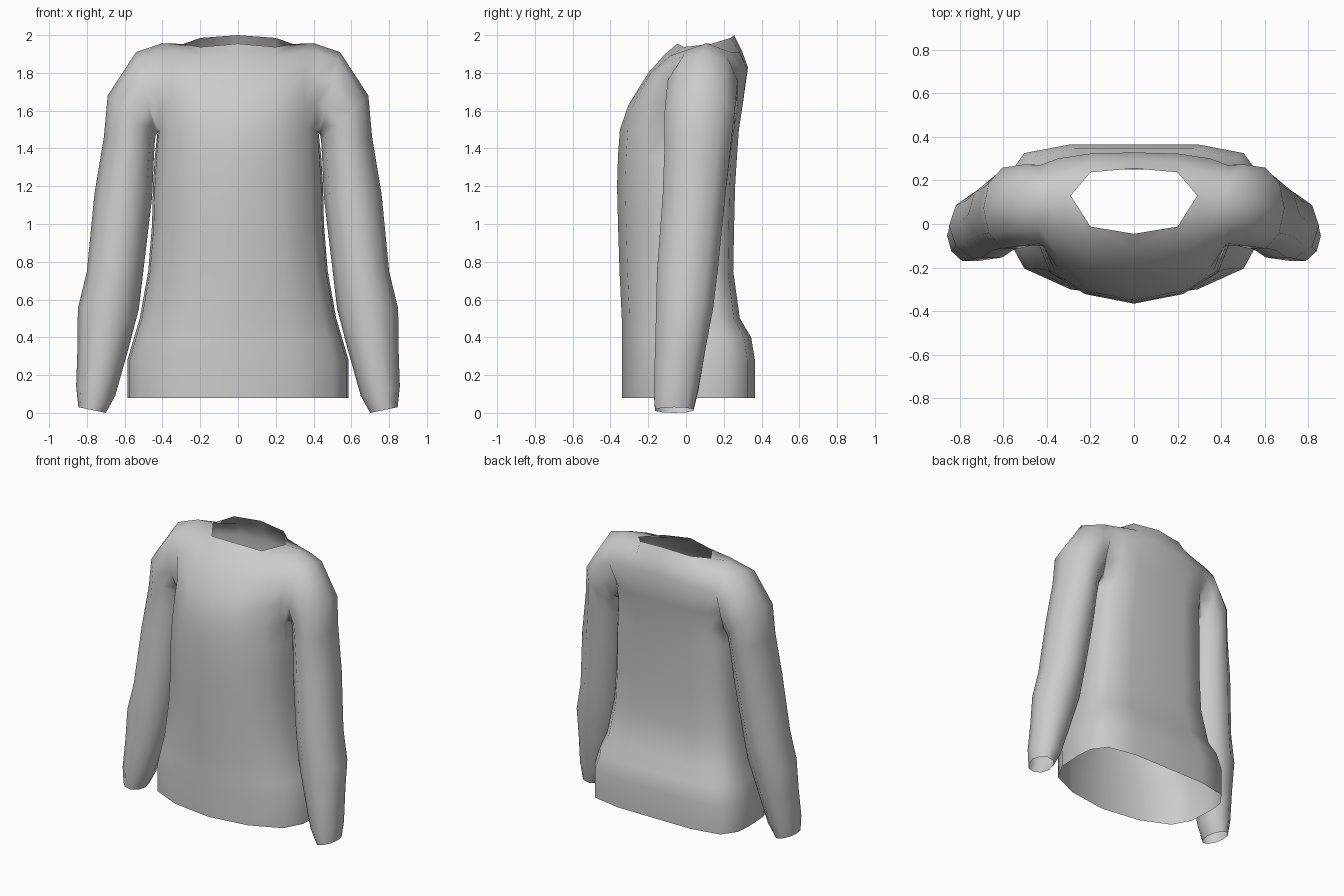
import bpy, bmesh
from math import sin, cos, pi

cube = bpy.data.objects.get("Cube")
if cube:
    bpy.data.objects.remove(cube)

# cloth colour
cloth = bpy.data.materials.new("light grey cloth")
cloth.use_nodes = True
colour = (0.6, 0.6, 0.6, 1)
cloth.diffuse_color = colour
cloth.node_tree.nodes["Principled BSDF"].inputs["Base Color"].default_value = colour

bm = bmesh.new()


def strip(a, b, closed=False):
    """Bridge two rows of vertices with quads."""
    n = len(a)
    for i in range(n if closed else n - 1):
        j = (i + 1) % n
        bm.faces.new((a[i], a[j], b[j], b[i]))


def row(points):
    return [bm.verts.new(p) for p in points]


# body: half rings from the hem to the armpit (z, half width, front y, back y)
section = [(0, 1, 0), (.5, .88, 0), (.86, .6, 0), (.98, .22, 0), (1, 0, .3),
           (.98, 0, .62), (.86, 0, .89), (.5, 0, 1), (0, 0, 1)]
levels = [(.08, .585, -.34, .365), (.28, .585, -.34, .365), (.4, .55, -.34, .345),
          (.5, .52, -.34, .285), (.75, .475, -.352, .25), (1.0, .455, -.36, .255),
          (1.2, .45, -.365, .26), (1.36, .44, -.36, .27), (1.5, .425, -.35, .28)]
rings = [row([(w * u, f * p + b * q, z) for u, p, q in section]) for z, w, f, b in levels]
for a, b in zip(rings, rings[1:]):
    strip(a, b)
base = rings[-1]

# chest and upper back panels, from the centre out to the armhole
chest = [base[:4],
         row([(0, -.305, 1.63), (.2, -.28, 1.63), (.35, -.2, 1.64), (.415, -.1, 1.64)]),
         row([(0, -.2, 1.8), (.2, -.185, 1.8), (.35, -.14, 1.8), (.425, -.09, 1.78)]),
         row([(0, -.11, 1.9), (.2, -.085, 1.89), (.33, -.03, 1.91), (.44, -.01, 1.9)])]
back = [base[:4:-1],
        row([(0, .3, 1.63), (.2, .3, 1.63), (.35, .275, 1.63), (.415, .21, 1.63)]),
        row([(0, .328, 1.83), (.2, .323, 1.82), (.35, .3, 1.8), (.43, .27, 1.78)]),
        row([(0, .295, 1.92), (.2, .285, 1.91), (.33, .235, 1.91), (.44, .21, 1.9)])]
side, tip = row([(.29, .13, 1.953), (.4, .11, 1.957)])
chest.append(row([(0, -.045, 1.955), (.2, -.012, 1.937)]) + [side, tip])
back.append(row([(0, .255, 2), (.2, .237, 1.985)]) + [side, tip])
for panel in (chest, back):
    for a, b in zip(panel, panel[1:]):
        strip(a, b)

# sleeve: tilted rings (inner x, inner z, outer x, outer z, front y, back y)
hole = [base[4]] + [r[3] for r in chest] + [r[3] for r in back[3::-1]]
sleeve = [(.435, 1.47, .54, 1.91, -.1, .275), (.44, 1.44, .69, 1.68, -.115, .26),
          (.445, 1.36, .71, 1.46, -.115, .24), (.455, 1.14, .76, 1.16, -.125, .21),
          (.5, .76, .8, .75, -.155, .17), (.525, .55, .848, .55, -.16, .145),
          (.58, .34, .85, .34, -.165, .105), (.65, .09, .857, .14, -.172, .065),
          (.7, .0, .845, .03, -.165, .04)]
last, n = hole, len(hole)
for xi, zi, xo, zo, yf, yb in sleeve:
    ring = []
    for k in range(n):
        c, s = (1 - cos(2 * pi * k / n)) / 2, sin(2 * pi * k / n)
        ring.append((xi + (xo - xi) * c, (yf + yb) / 2 - s * (yb - yf) / 2 * 1.04,
                     zi + (zo - zi) * c))
    ring = row(ring)
    strip(last, ring, closed=True)
    last = ring

bmesh.ops.recalc_face_normals(bm, faces=bm.faces)
# point the cloth outward, judged by the front hem
bm.faces.ensure_lookup_table()
if bm.faces[0].normal.y > 0:
    bmesh.ops.reverse_faces(bm, faces=bm.faces)
for face in bm.faces:
    face.smooth = True

mesh = bpy.data.meshes.new("sweater")
bm.to_mesh(mesh)
bm.free()
mesh.materials.append(cloth)
sweater = bpy.data.objects.new("sweater", mesh)
bpy.context.collection.objects.link(sweater)

# the other half
mirror = sweater.modifiers.new("mirror", "MIRROR")
mirror.use_clip = True
